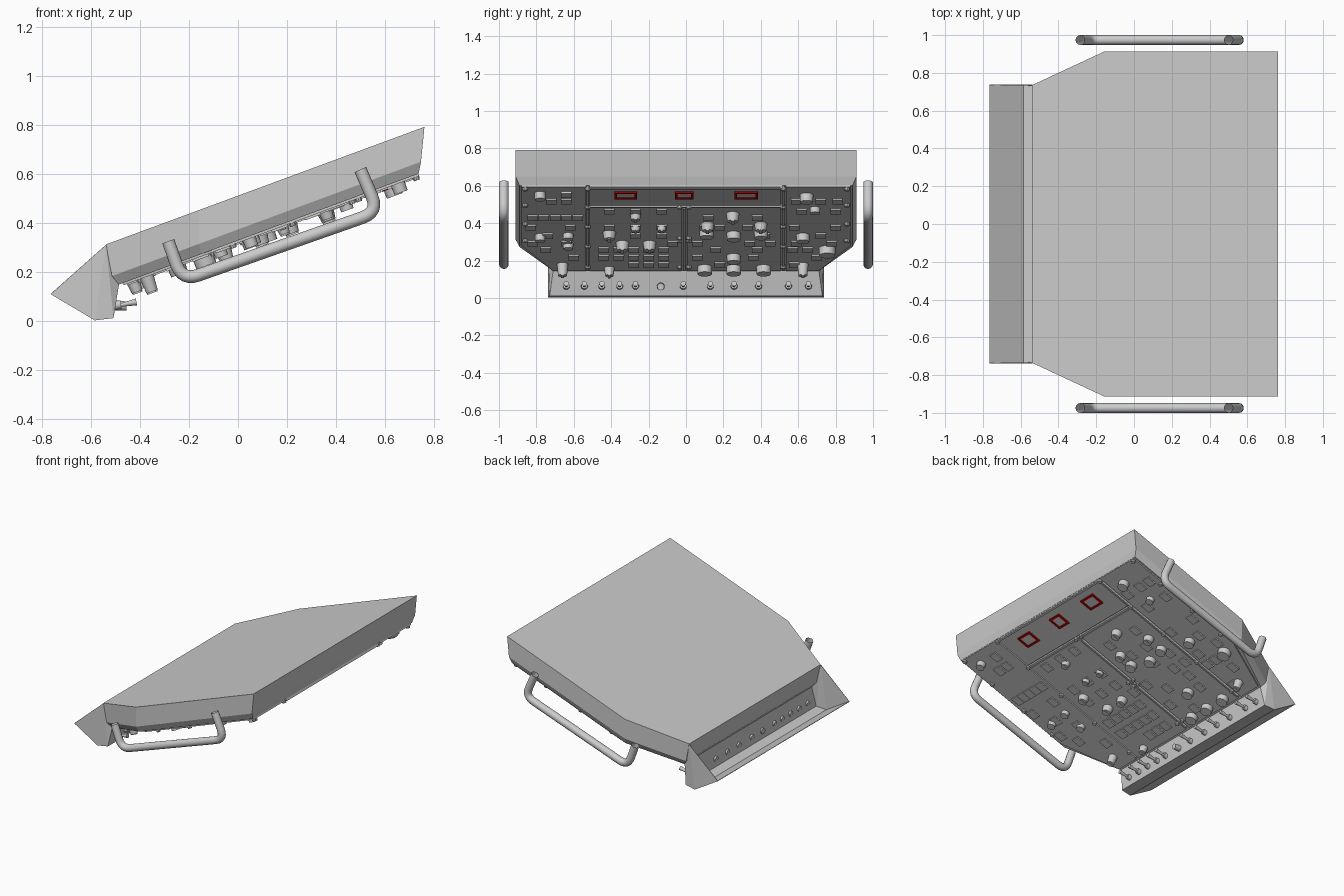
import bpy, bmesh, math
from mathutils import Matrix, Vector

if "Cube" in bpy.data.objects:
    bpy.data.objects.remove(bpy.data.objects["Cube"])

SL = 0.37                                   # slope of the instrument face
A = math.atan(SL)
U = Vector((math.cos(A), 0, math.sin(A)))   # along the face
N = Vector((math.sin(A), 0, -math.cos(A)))  # out of the face, downwards
V = Vector((0, -1, 0))


def material(name, c):
    m = bpy.data.materials.new(name)
    m.diffuse_color = (*c, 1)
    m.use_nodes = True
    m.node_tree.nodes["Principled BSDF"].inputs["Base Color"].default_value = m.diffuse_color
    return m


GREY = material("plain grey", (0.6, 0.6, 0.6))
RED = material("display red", (0.5, 0.0, 0.0))


def finish(bm, name, mat=GREY, smooth=False):
    bmesh.ops.recalc_face_normals(bm, faces=bm.faces[:])
    me = bpy.data.meshes.new(name)
    bm.to_mesh(me)
    bm.free()
    me.materials.append(mat)
    ob = bpy.data.objects.new(name, me)
    bpy.context.collection.objects.link(ob)
    if smooth:
        bpy.ops.object.select_all(action='DESELECT')
        ob.select_set(True)
        bpy.context.view_layer.objects.active = ob
        bpy.ops.object.shade_smooth_by_angle(angle=math.radians(35))
    return ob


def on_face(y, z, h=0.0):
    """Point on the instrument face at side position y and height z."""
    return Vector((0.74 + (z - 0.592) / SL, y, z)) + N * h


def frame(p):
    m = Matrix((U, V, N)).transposed().to_4x4()
    m.translation = p
    return m


def block(bm, y, z, lu, ly, h, h0=-0.003, du=0.0):
    m = frame(on_face(y, z, (h + h0) / 2) + U * du)
    bmesh.ops.create_cube(bm, size=1, matrix=m @ Matrix.Diagonal((lu, ly, h - h0, 1)))


def peg(bm, y, z, r1, r2, h, h0=-0.003, seg=20):
    bmesh.ops.create_cone(bm, cap_ends=True, segments=seg, radius1=r1, radius2=r2,
                          depth=h - h0, matrix=frame(on_face(y, z, (h + h0) / 2)))


# Housing: flat lid, straight walls, bevelled lower rim
bm = bmesh.new()


def ring(x_back, x_mid, x_front, y_wide, y_narrow, zf):
    half = [(x_back, y_wide), (x_mid, y_wide), (x_front, y_narrow)]
    pts = half + [(x, -y) for x, y in reversed(half)]
    return [bm.verts.new((x, y, zf(x))) for x, y in pts]


rings = [ring(0.762, -0.16, -0.54, 0.912, 0.735, lambda x: 0.312 + 0.369 * (x + 0.54)),
         ring(0.748, -0.16, -0.515, 0.912, 0.735, lambda x: 0.650 + SL * (x - 0.748)),
         ring(0.738, -0.15, -0.487, 0.890, 0.715, lambda x: 0.602 + SL * (x - 0.74))]
bm.faces.new(rings[0])
for a, b in zip(rings, rings[1:]):
    for i in range(6):
        j = (i + 1) % 6
        bm.faces.new((a[i], a[j], b[j], b[i]))
bm.faces.new(rings[2])
finish(bm, "housing")

# Switch tray at the low end: open trough, cheeks folding in towards the switch wall
bm = bmesh.new()
prof = [(-0.54, 0.31, 0.736), (-0.765, 0.11, 0.736), (-0.585, 0.003, 0.736),
        (-0.51, 0.012, 0.728), (-0.487, 0.155, 0.708)]
L, R = [[bm.verts.new((x, s * y, z)) for x, z, y in prof] for s in (-1, 1)]
for c in (L, R):
    bm.faces.new((c[0], c[1], c[2]))
    bm.faces.new((c[0], c[2], c[3]))
    bm.faces.new((c[0], c[3], c[4]))
for i in (1, 2, 3):
    bm.faces.new((L[i], L[i + 1], R[i + 1], R[i]))
tray = finish(bm, "switch_tray")
mod = tray.modifiers.new("thickness", 'SOLIDIFY')
mod.thickness, mod.offset = 0.004, 0

# Raised sub panels
bm = bmesh.new()


def plate(outline):
    lo, hi = [[bm.verts.new(on_face(y, z, h)) for y, z in outline] for h in (-0.012, 0)]
    bm.faces.new(lo)
    bm.faces.new(hi)
    n = len(outline)
    for i in range(n):
        j = (i + 1) % n
        bm.faces.new((lo[i], lo[j], hi[j], hi[i]))


def rect(y0, y1, z0, z1):
    plate([(y0, z0), (y1, z0), (y1, z1), (y0, z1)])


rect(-0.515, 0.505, 0.495, 0.592)
rect(-0.515, -0.025, 0.145, 0.485)
rect(0.005, 0.505, 0.145, 0.485)
for s in (-1, 1):
    plate([(s * y, z) for y, z in
           [(0.535, 0.145), (0.71, 0.145), (0.88, 0.28), (0.88, 0.592), (0.535, 0.592)]])
finish(bm, "sub_panels")

# Divider rails
bm = bmesh.new()
for y, z0, z1 in [(-0.525, 0.15, 0.59), (0.52, 0.15, 0.59), (-0.01, 0.15, 0.48)]:
    block(bm, y, (z0 + z1) / 2, (z1 - z0) / math.sin(A), 0.012, 0.006, -0.012)
block(bm, 0, 0.49, 0.015, 1.03, 0.006, -0.012)
block(bm, 0, 0.589, 0.015, 1.03, 0.008, -0.012)
finish(bm, "divider_rails")

# Fasteners along the rails and outer edges
bm = bmesh.new()
for y in (-0.525, 0.52):
    for z in (0.587, 0.49, 0.385, 0.28, 0.17):
        peg(bm, y, z, 0.016, 0.013, 0.014, seg=10)
for z in (0.49, 0.325, 0.31, 0.17):
    for y in (-0.035, 0.015):
        peg(bm, y, z, 0.015, 0.013, 0.014, seg=10)
for s in (-1, 1):
    for z in (0.587, 0.5, 0.4, 0.31):
        peg(bm, s * 0.86, z, 0.016, 0.013, 0.014, seg=10)
finish(bm, "fasteners", smooth=True)

# Red display frames around plain screens
bm, scr = bmesh.new(), bmesh.new()
for y, w in [(-0.322, 0.12), (-0.01, 0.10), (0.322, 0.125)]:
    for s in (-1, 1):
        block(bm, y, 0.552, 0.014, w, 0.009, du=s * 0.042)
        block(bm, y + s * (w / 2 - 0.007), 0.552, 0.097, 0.014, 0.009)
    block(scr, y, 0.552, 0.08, w - 0.01, 0.003)
finish(bm, "display_frames", RED)
finish(scr, "display_screens")

# Low square push buttons, one row per height
bm = bmesh.new()
rows = [(0.56, [-0.64]), (0.525, [-0.72, -0.64, 0.59, 0.72, 0.81]),
        (0.47, [-0.41, -0.27, -0.13, 0.62, 0.80]),
        (0.435, [-0.82, -0.76, -0.70, -0.64, -0.58, 0.12, 0.38]),
        (0.385, [-0.83, -0.62, -0.41, -0.27, -0.13, 0.10, 0.18, 0.33, 0.58, 0.80]),
        (0.34, [-0.74, -0.41, -0.27, -0.13, 0.26, 0.42, 0.72]),
        (0.30, [-0.82, -0.64, -0.07, 0.06, 0.34, 0.45, 0.59, 0.78]),
        (0.265, [-0.75, -0.44, -0.36, -0.28, -0.20, -0.12, 0.16, 0.38, 0.57, 0.65]),
        (0.225, [-0.60, -0.44, -0.36, -0.28, -0.20, -0.12, 0.06, 0.36, 0.70]),
        (0.185, [-0.28, -0.20, -0.12, 0.18, 0.58])]
for z, ys in rows:
    for y in ys:
        block(bm, y, z - 0.004, 0.07, 0.056, 0.009)
finish(bm, "push_buttons")

# Round knobs: y, height, radius, length
bm = bmesh.new()
for y, z, r, h in [(-0.78, 0.56, 0.03, 0.038), (-0.78, 0.335, 0.028, 0.035),
                   (-0.63, 0.34, 0.028, 0.03), (-0.63, 0.29, 0.028, 0.03),
                   (0.11, 0.36, 0.038, 0.04), (0.255, 0.345, 0.038, 0.038),
                   (0.40, 0.355, 0.036, 0.038), (0.255, 0.225, 0.038, 0.038),
                   (0.10, 0.165, 0.04, 0.04), (0.255, 0.165, 0.04, 0.04),
                   (0.415, 0.165, 0.04, 0.04), (0.645, 0.55, 0.036, 0.042),
                   (0.69, 0.48, 0.028, 0.03), (0.625, 0.335, 0.036, 0.038),
                   (0.755, 0.265, 0.045, 0.042)]:
    peg(bm, y, z, r, r * 0.95, h)
finish(bm, "round_knobs", smooth=True)

# Pointer knobs: tapered body with a grip bar on the end
bm = bmesh.new()
for y, z, r, h in [(-0.27, 0.45, 0.03, 0.036), (-0.41, 0.35, 0.036, 0.04),
                   (-0.27, 0.385, 0.026, 0.032), (-0.13, 0.385, 0.026, 0.03),
                   (-0.34, 0.295, 0.036, 0.045), (-0.195, 0.295, 0.036, 0.045),
                   (0.25, 0.45, 0.036, 0.045), (0.115, 0.395, 0.036, 0.04),
                   (0.40, 0.395, 0.036, 0.04), (-0.66, 0.18, 0.03, 0.065),
                   (0.625, 0.18, 0.03, 0.065), (-0.41, 0.16, 0.028, 0.045)]:
    peg(bm, y, z, r, r * 0.8, h)
    block(bm, y, z, r * 1.5, r * 0.5, h + 0.006, h - 0.004)
finish(bm, "pointer_knobs", smooth=True)

# Toggle switches through the tray wall
bm = bmesh.new()


def along_x(x0, x1, y, z0, z1, r1, r2):
    d = Vector((x1 - x0, 0, z1 - z0))
    m = d.to_track_quat('Z', 'Y').to_matrix().to_4x4()
    m.translation = ((x0 + x1) / 2, y, (z0 + z1) / 2)
    bmesh.ops.create_cone(bm, cap_ends=True, segments=14, radius1=r1, radius2=r2,
                          depth=d.length, matrix=m)


for y in (-0.64, -0.543, -0.45, -0.355, -0.27, -0.015, 0.13, 0.257, 0.388, 0.548, 0.655):
    along_x(-0.512, -0.478, y, 0.062, 0.066, 0.019, 0.017)
    along_x(-0.48, -0.415, y, 0.064, 0.077, 0.007, 0.014)
along_x(-0.512, -0.455, -0.135, 0.062, 0.06, 0.021, 0.019)
finish(bm, "toggle_switches", smooth=True)

# Bent open-ended tube handles on both sides
ends = [Vector((-0.285, 0, 0.325)), Vector((-0.228, 0, 0.163)),
        Vector((0.575, 0, 0.445)), Vector((0.50, 0, 0.618))]
path = [ends[0]]
for i in (1, 2):
    c = ends[i]
    p = c + (ends[i - 1] - c).normalized() * 0.07
    q = c + (ends[i + 1] - c).normalized() * 0.07
    path += [p * (1 - t) ** 2 + c * 2 * t * (1 - t) + q * t * t for t in [k / 6 for k in range(7)]]
path.append(ends[3])
for side, y in (("left", -0.974), ("right", 0.974)):
    cu = bpy.data.curves.new(side + "_handle", 'CURVE')
    cu.dimensions = '3D'
    cu.bevel_depth, cu.bevel_resolution = 0.026, 4
    sp = cu.splines.new('POLY')
    sp.points.add(len(path) - 1)
    for pt, co in zip(sp.points, path):
        pt.co = (co.x, y, co.z, 1)
    sp.use_smooth = True
    cu.materials.append(GREY)
    bpy.context.collection.objects.link(bpy.data.objects.new(side + "_handle", cu))
